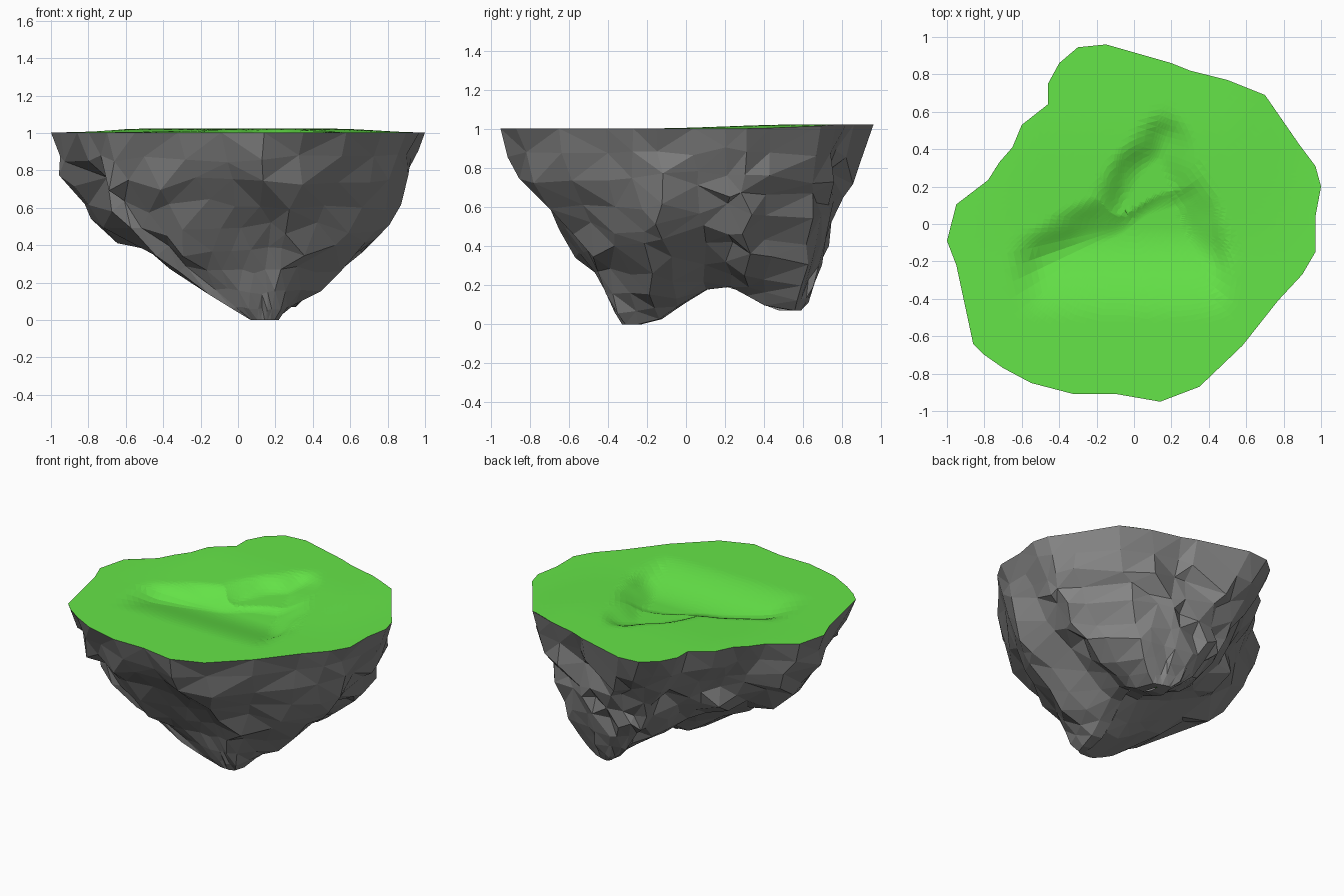
import bpy, bmesh, random
from mathutils import Vector, noise

if "Cube" in bpy.data.objects:
    bpy.data.objects.remove(bpy.data.objects["Cube"])

random.seed(11)

# Plan outline of the island, counter-clockwise
OUTLINE = [Vector(p) for p in [
    (1, .2), (.97, .31), (.88, .43), (.7, .69), (.5, .77), (.3, .82), (.2, .86),
    (-.15, .96), (-.3, .945), (-.4, .86), (-.46, .75), (-.46, .64), (-.6, .53),
    (-.65, .41), (-.72, .33), (-.78, .235), (-.95, .105), (-1, -.09), (-.95, -.22),
    (-.86, -.64), (-.8, -.7), (-.7, -.77), (-.55, -.85), (-.32, -.91), (-.09, -.91),
    (.14, -.95), (.35, -.87), (.58, -.65), (.77, -.41), (.9, -.27), (.97, -.15), (.97, .04)]]


def smooth(t):
    t = max(0, min(1, t))
    return t * t * (3 - 2 * t)


def interp(points, v):
    for (a, fa), (b, fb) in zip(points, points[1:]):
        if v <= b:
            return fa + (fb - fa) * max(0, (v - a) / (b - a))
    return points[-1][1]


def soft(*ds):
    r = 1
    for d in ds:
        r *= smooth(d)
    return r


# Height of the grass: gentle rise to the back, with a two-lobed hollow
def ground(x, y):
    wob = .03 * noise.noise(Vector((x * 5, y * 5, 0)))
    east = (.47 - .92 * x - .38 * y + wob) / .22
    lower = .085 * soft(((x + .6) * .437 - (y + .03) * .9 + wob) / .24, (x + .68) / .2,
                        east, (.57 - x) / .15, (y + .52) / .5)
    upper = .065 * soft(((x + .17) * .76 - (y - .3) * .65 + wob) / .2, (x + .25) / .2,
                        east, (.68 - y) / .2, (y + .3) / .4)
    return 1.003 + .02 * smooth((y + .2) / .8) * smooth((1 - abs(x)) / .5) - max(lower, upper)


def make(name, rings, color, flip=False):
    bm = bmesh.new()
    rows = [[bm.verts.new(p) for p in ring] for ring in rings]
    n = len(rows[0])
    for a, b in zip(rows, rows[1:]):
        for i in range(n):
            j = (i + 1) % n
            f = [a[i], a[j], b[j], b[i]]
            bm.faces.new(f[::-1] if flip else f)
    bmesh.ops.remove_doubles(bm, verts=bm.verts, dist=.002)
    bmesh.ops.triangulate(bm, faces=bm.faces)
    bmesh.ops.recalc_face_normals(bm, faces=bm.faces)
    # the open rock shell and grass sheet must face outward
    bm.normal_update()
    up = sum(f.normal.z * f.calc_area() for f in bm.faces)
    if (up < 0) != flip:
        bmesh.ops.reverse_faces(bm, faces=bm.faces)
    me = bpy.data.meshes.new(name)
    bm.to_mesh(me)
    bm.free()
    ob = bpy.data.objects.new(name, me)
    bpy.context.collection.objects.link(ob)
    mat = bpy.data.materials.new(name + "_color")
    mat.diffuse_color = (*color, 1)
    mat.use_nodes = True
    mat.node_tree.nodes["Principled BSDF"].inputs["Base Color"].default_value = mat.diffuse_color
    me.materials.append(mat)


# Grass: concentric rings of the subdivided outline
fine = [a.lerp(b, k / 4) for a, b in zip(OUTLINE, OUTLINE[1:] + OUTLINE[:1]) for k in range(4)]
RINGS = 28
grass = []
for r in range(RINGS + 1):
    s = 1 - r / RINGS
    grass.append([(p.x * s, p.y * s, ground(p.x * s, p.y * s)) for p in fine])
make("grass_top", grass, (.13, .78, .065))

# Rock: outline shrinks down to a keel running between two peaks,
# following a different flank profile (height, shrink) on each side
KEEL = [(-.28, 0), (-.16, 0), (-.02, .1), (.18, .22), (.45, .07), (.54, .07)]
LEVELS = [1, .86, .73, .61, .49, .37, .26, .15, .06, 0, 0]
RIGHT = [(0, .90), (.14, .62), (.36, .28), (.45, .2), (.65, .1), (.82, .05), (1, 0)]
LEFT = [(0, .90), (.1, .72), (.2, .56), (.28, .42), (.5, .19), (.73, .08), (1, 0)]
FRONT = [(0, .93), (.28, .71), (.55, .43), (.67, .24), (.84, .07), (1, 0)]
BACK = [(0, .88), (.08, .78), (.2, .68), (.34, .60), (.55, .5), (.64, .42), (.85, .13), (1, 0)]
rock = []
for k, u in enumerate(LEVELS):
    ring = []
    for p in OUTLINE:
        ky = max(-.28, min(.54, .08 + p.y * .75))
        foot = Vector((.16 + .1 * smooth((ky + .1) / .5), ky))
        c, n = p.normalized()
        s = (interp(RIGHT if c > 0 else LEFT, u) * c * c +
             interp(BACK if n > 0 else FRONT, u) * n * n)
        if k == len(LEVELS) - 1:
            s = 1
        zk = interp(KEEL, ky)
        z = zk + (1 - zk) * u
        q = p.lerp(foot, s)
        if k == 0:
            z = ground(p.x, p.y)
        elif u > 0:
            # vertical gullies plus chunky random facets, fading to the peaks
            amp = min(1, (1 - u) * 4, (1 - s) * 1.8)
            gully = noise.noise(Vector((p.x * 4, p.y * 4, u * 1.2)))
            push = amp * (.07 * gully + random.uniform(-.05, .03))
            out = (p - foot).normalized()
            q += out * push + Vector((-out.y, out.x)) * random.uniform(-.03, .03) * amp
            z += random.uniform(-.04, .04) * amp
        ring.append((q.x, q.y, max(0, z)))
    rock.append(ring)
make("rock_base", rock, (.23, .23, .23), flip=True)
